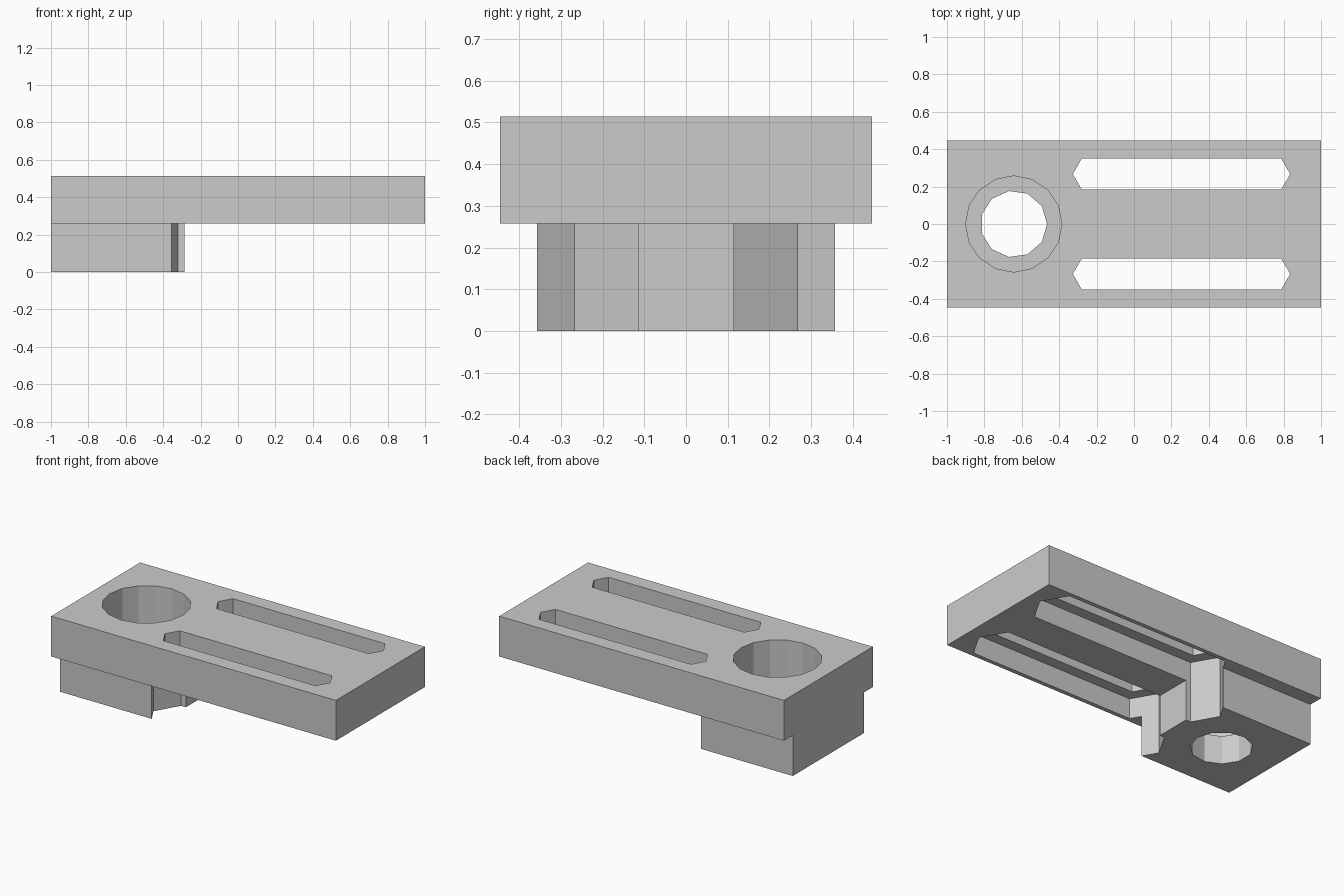
import bpy
import math

if "Cube" in bpy.data.objects:
    bpy.data.objects.remove(bpy.data.objects["Cube"])

STEP, POCKET_TOP, TOP = 0.258, 0.386, 0.514
BORE_X, BORE_FLOOR = -0.643, 0.179
SLOT_Y, SLOT_X0, SLOT_X1 = 0.267, -0.232, 0.74

grey = bpy.data.materials.new("plain_grey")
grey.use_nodes = True
grey.diffuse_color = (0.6, 0.6, 0.6, 1)
grey.node_tree.nodes["Principled BSDF"].inputs["Base Color"].default_value = (0.6, 0.6, 0.6, 1)


def prism(name, outline, z0, z1):
    """Extrude a counter-clockwise outline from z0 to z1."""
    n = len(outline)
    verts = [(x, y, z) for z in (z0, z1) for x, y in outline]
    faces = [tuple(reversed(range(n))), tuple(range(n, 2 * n))]
    faces += [(i, (i + 1) % n, (i + 1) % n + n, i + n) for i in range(n)]
    mesh = bpy.data.meshes.new(name)
    mesh.from_pydata(verts, [], faces)
    mesh.materials.append(grey)
    obj = bpy.data.objects.new(name, mesh)
    bpy.context.collection.objects.link(obj)
    return obj


def rectangle(x0, x1, half_y):
    return [(x0, -half_y), (x1, -half_y), (x1, half_y), (x0, half_y)]


def circle(x, radius, sides):
    turns = [math.tau * i / sides for i in range(sides)]
    return [(x + radius * math.cos(a), radius * math.sin(a)) for a in turns]


def hex_slot(y, radius):
    """Long slot whose ends are halves of a hexagon."""
    w, s = radius * math.sin(math.pi / 3), radius / 2
    return [(SLOT_X0 - radius, y), (SLOT_X0 - s, y - w), (SLOT_X1 + s, y - w),
            (SLOT_X1 + radius, y), (SLOT_X1 + s, y + w), (SLOT_X0 - s, y + w)]


def combine(target, tool, operation):
    mod = target.modifiers.new(operation, 'BOOLEAN')
    mod.operation, mod.solver, mod.object = operation, 'EXACT', tool
    bpy.context.view_layer.objects.active = target
    bpy.ops.object.modifier_apply(modifier=mod.name)
    bpy.data.objects.remove(tool)


# Top plate with the square block under one end
bracket = prism("slotted_bracket", rectangle(-1, 1, 0.446), STEP, TOP)
combine(bracket, prism("block", rectangle(-1, -0.286, 0.357), 0, STEP + 0.05), 'UNION')

# Stepped round hole: wide from above, narrow through the bottom
combine(bracket, prism("wide_bore", circle(BORE_X, 0.257, 16), BORE_FLOOR, 1), 'DIFFERENCE')
combine(bracket, prism("narrow_bore", circle(BORE_X, 0.178, 11), -0.2, 0.3), 'DIFFERENCE')

# Twin through slots, each with a wider pocket from below
for side in (-1, 1):
    combine(bracket, prism("pocket", hex_slot(side * SLOT_Y, 0.176), -0.2, POCKET_TOP), 'DIFFERENCE')
    combine(bracket, prism("slot", hex_slot(side * SLOT_Y, 0.095), 0.1, 1), 'DIFFERENCE')
